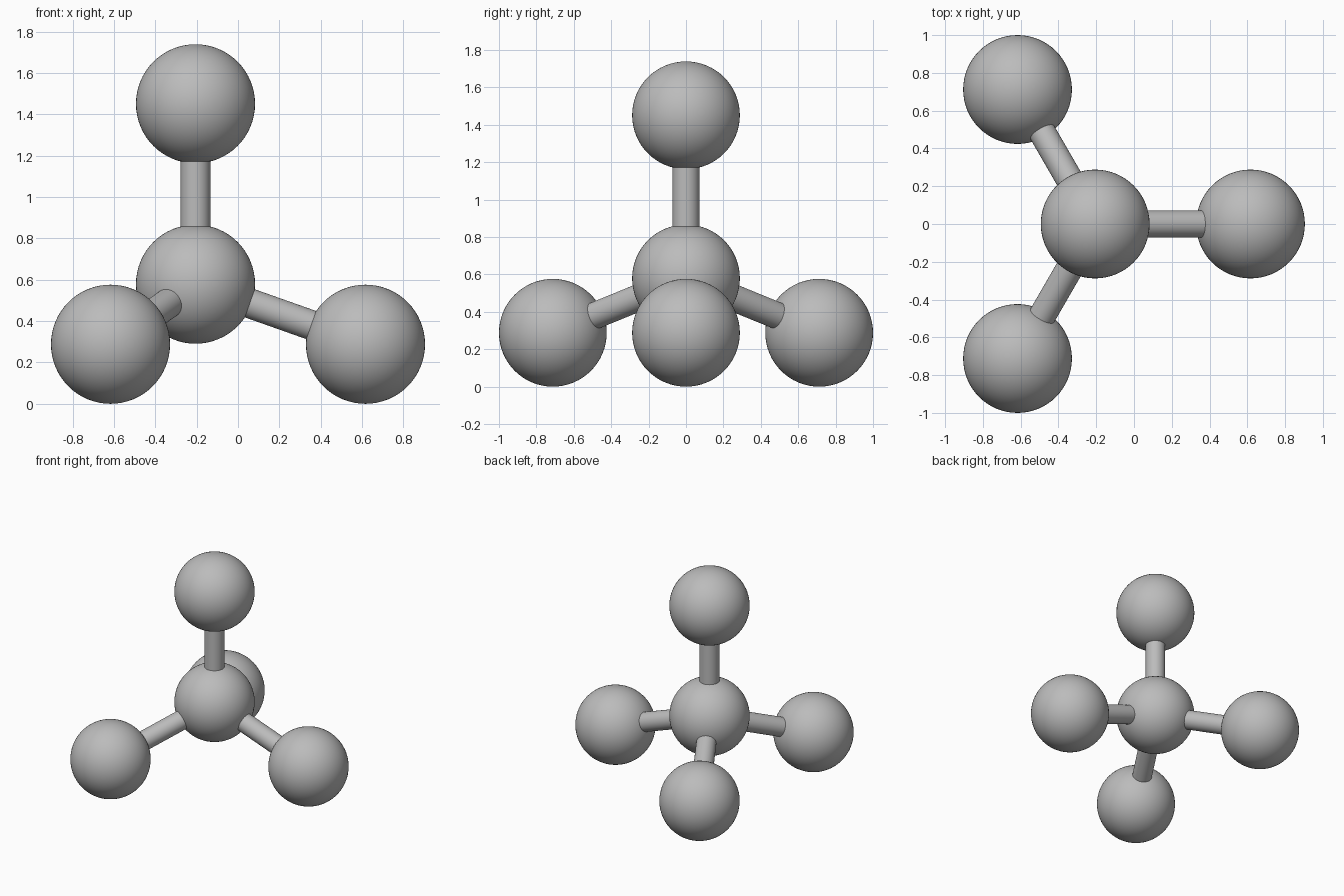
import bpy
from math import cos, sin, pi, sqrt
from mathutils import Vector

if "Cube" in bpy.data.objects:
    bpy.data.objects.remove(bpy.data.objects["Cube"], do_unlink=True)

BALL_R, ROD_R, BOND = 0.288, 0.072, 0.872

grey = bpy.data.materials.new("plain_grey")
grey.use_nodes = True
colour = (0.5, 0.5, 0.5, 1)
grey.diffuse_color = colour
grey.node_tree.nodes["Principled BSDF"].inputs["Base Color"].default_value = colour


def finish(name):
    obj = bpy.context.object
    obj.name = name
    obj.data.materials.append(grey)
    bpy.ops.object.shade_smooth_by_angle()


def ball(name, centre):
    bpy.ops.mesh.primitive_uv_sphere_add(segments=64, ring_count=32,
                                         radius=BALL_R, location=centre)
    finish(name)


def rod(name, start, end):
    # The rod's ends stay hidden inside the two balls
    axis = end - start
    bpy.ops.mesh.primitive_cylinder_add(
        vertices=48, radius=ROD_R, depth=axis.length - 1.8 * BALL_R,
        location=(start + end) / 2,
        rotation=axis.to_track_quat('Z', 'Y').to_euler())
    finish(name)


# Central ball, placed so the three lower balls rest on the ground
centre = Vector((-BOND * sqrt(2) / 6, 0, BALL_R + BOND / 3))
ball("centre_ball", centre)

# Four outer balls in a tetrahedral arrangement
directions = {"top": Vector((0, 0, 1))}
for i, side in enumerate(("left", "back_right", "front_right")):
    a = i * 2 * pi / 3
    directions[side] = Vector((cos(a) * sqrt(8) / 3, sin(a) * sqrt(8) / 3, -1 / 3))

for side, direction in directions.items():
    outer = centre + direction * BOND
    ball(side + "_ball", outer)
    rod(side + "_rod", centre, outer)
